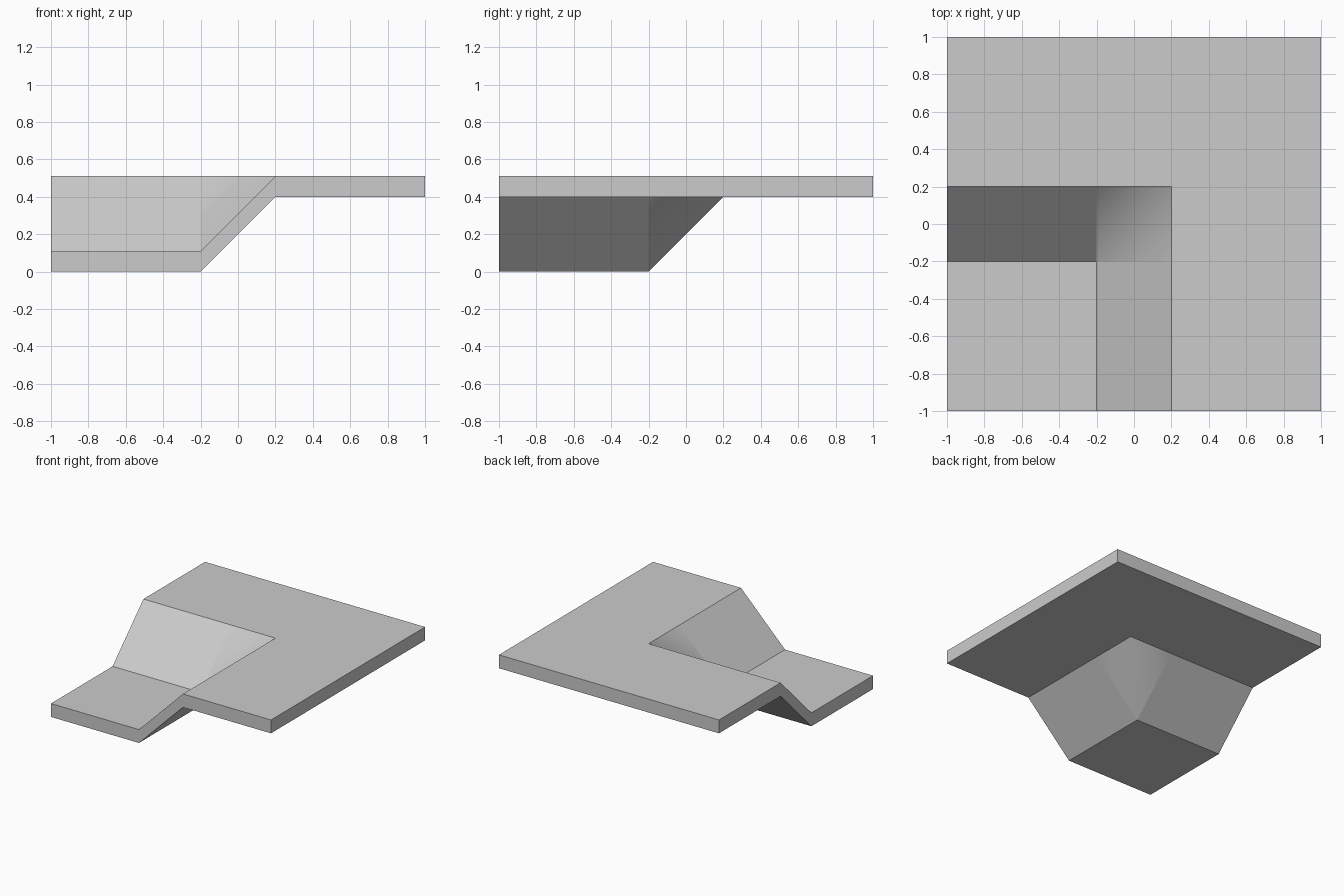
import bpy, bmesh

if "Cube" in bpy.data.objects:
    bpy.data.objects.remove(bpy.data.objects["Cube"])

STOPS = [-1.0, -0.2, 0.2, 1.0]   # plan lines where the slab bends
RISE, THICK = 0.40, 0.11


def height(x, y):
    """Low floor in the front left corner, ramping up to the raised floor."""
    return min(max(max(x, y) + 0.2, 0.0), RISE)


grey = bpy.data.materials.new("light grey")
grey.diffuse_color = (0.6, 0.6, 0.6, 1)
grey.use_nodes = True
grey.node_tree.nodes["Principled BSDF"].inputs["Base Color"].default_value = grey.diffuse_color

# Underside sheet: a 3 x 3 grid of panels
bm = bmesh.new()
grid = [[bm.verts.new((x, y, height(x, y))) for y in STOPS] for x in STOPS]
for i in range(3):
    for j in range(3):
        a, b, c, d = grid[i][j], grid[i + 1][j], grid[i + 1][j + 1], grid[i][j + 1]
        if i == j == 1:
            # Inner corner of the ramps: folded on its diagonal, shaded smooth
            for tri in ((a, b, c), (a, c, d)):
                bm.faces.new(tri).smooth = True
        else:
            bm.faces.new((a, b, c, d))

# Lift a copy straight up to give the slab its thickness
out = bmesh.ops.extrude_face_region(bm, geom=bm.faces[:], use_keep_orig=True)
top = [g for g in out["geom"] if isinstance(g, bmesh.types.BMVert)]
bmesh.ops.translate(bm, verts=top, vec=(0, 0, THICK))
bmesh.ops.recalc_face_normals(bm, faces=bm.faces[:])

# Merge flat coplanar panels, keeping the smooth corner separate
flat = [e for e in bm.edges if len(e.link_faces) == 2
        and not any(f.smooth for f in e.link_faces)
        and e.calc_face_angle() < 0.01]
bmesh.ops.dissolve_edges(bm, edges=flat, use_verts=False)

mesh = bpy.data.meshes.new("floor_slab")
bm.to_mesh(mesh)
bm.free()
mesh.materials.append(grey)
slab = bpy.data.objects.new("floor_slab", mesh)
bpy.context.collection.objects.link(slab)
